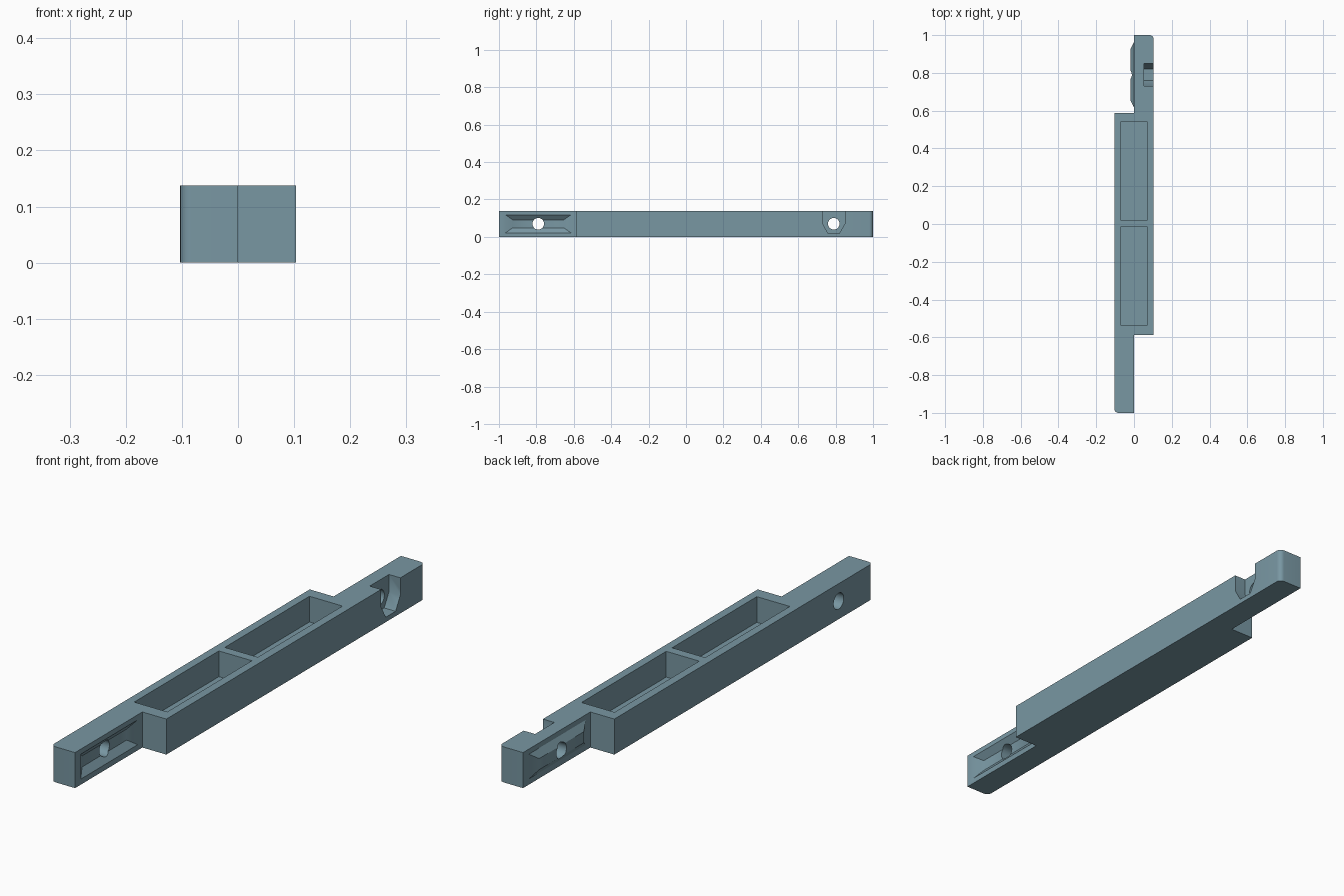
import bpy, bmesh, math
from mathutils import Vector

if "Cube" in bpy.data.objects:
    bpy.data.objects.remove(bpy.data.objects["Cube"])

H = 0.138      # bar height
W = 0.103      # half width
S = 0.587      # shoulder position
HY = 0.79      # bolt hole position from centre
HZ = 0.07      # bolt hole height

paint = bpy.data.materials.new("blue_grey")
paint.diffuse_color = (0.19, 0.31, 0.365, 1)
paint.use_nodes = True
paint.node_tree.nodes["Principled BSDF"].inputs["Base Color"].default_value = paint.diffuse_color


def prism(name, base, offset):
    """Solid made by extruding a planar outline along an offset."""
    bm = bmesh.new()
    face = bm.faces.new([bm.verts.new(p) for p in base])
    ext = bmesh.ops.extrude_face_region(bm, geom=[face])
    verts = [v for v in ext["geom"] if isinstance(v, bmesh.types.BMVert)]
    bmesh.ops.translate(bm, verts=verts, vec=Vector(offset))
    return finish(name, bm)


def finish(name, bm):
    bmesh.ops.recalc_face_normals(bm, faces=bm.faces[:])
    me = bpy.data.meshes.new(name)
    bm.to_mesh(me)
    bm.free()
    me.materials.append(paint)
    ob = bpy.data.objects.new(name, me)
    bpy.context.collection.objects.link(ob)
    return ob


def rib(name, yc, x0, x1):
    """Tapered rib: wide end at x0, narrow end at x1."""
    bm = bmesh.new()
    rings = []
    for x, hy, hz in ((x0, 0.1785, 0.0510), (x1, 0.137, 0.0215)):
        rings.append([bm.verts.new((x, yc + a * hy, HZ + b * hz))
                      for a, b in ((-1, -1), (1, -1), (1, 1), (-1, 1))])
    for ring in rings:
        bm.faces.new(ring)
    for i in range(4):
        j = (i + 1) % 4
        bm.faces.new((rings[0][i], rings[0][j], rings[1][j], rings[1][i]))
    return finish(name, bm)


def combine(target, tool, op):
    mod = target.modifiers.new(op.lower(), 'BOOLEAN')
    mod.object, mod.operation, mod.solver = tool, op, 'EXACT'
    bpy.context.view_layer.objects.active = target
    bpy.ops.object.modifier_apply(modifier=mod.name)
    bpy.data.objects.remove(tool)


# Bar outline: half of it, repeated by a half turn, with a rounded end corner
R = 0.02
half = [(0, -S), (0, -1)]
for i in range(7):
    a = math.pi / 2 * i / 6
    half.append((-W + R - R * math.sin(a), -1 + R - R * math.cos(a)))
half.append((-W, S))
outline = half + [(-x, -y) for x, y in half]
bar = prism("joint_bar", [(x, y, 0) for x, y in outline], (0, 0, H))

# Locating rib on the back tenon, matching groove in the front tenon
combine(bar, rib("rib", HY, 0.002, -0.018), 'UNION')
combine(bar, rib("groove", -HY, 0.002, -0.021), 'DIFFERENCE')

# Two open trays in the top
for yc in (-0.276, 0.280):
    tray = prism("tray", [(a * 0.071, yc + b * 0.26, 0.038)
                          for a, b in ((-1, -1), (1, -1), (1, 1), (-1, 1))], (0, 0, 0.2))
    combine(bar, tray, 'DIFFERENCE')

# Bolt holes through both tenons
for yc in (-HY, HY):
    ring = [(-0.2, yc + 0.031 * math.cos(k * math.pi / 16),
             HZ + 0.031 * math.sin(k * math.pi / 16)) for k in range(32)]
    combine(bar, prism("bolt_hole", ring, (0.4, 0, 0)), 'DIFFERENCE')

# Nut slot: lower half of a hexagon, open to the top
nut = [(-0.059, 0.1), (-0.059, 0), (-0.03, -0.051), (0.03, -0.051), (0.059, 0), (0.059, 0.1)]
slot = prism("nut_slot", [(0.054, HY + y, HZ + z) for y, z in nut], (0.1, 0, 0))
combine(bar, slot, 'DIFFERENCE')

bpy.ops.object.select_all(action='DESELECT')
bar.select_set(True)
bpy.context.view_layer.objects.active = bar
bpy.ops.object.shade_smooth_by_angle(angle=math.radians(30))
